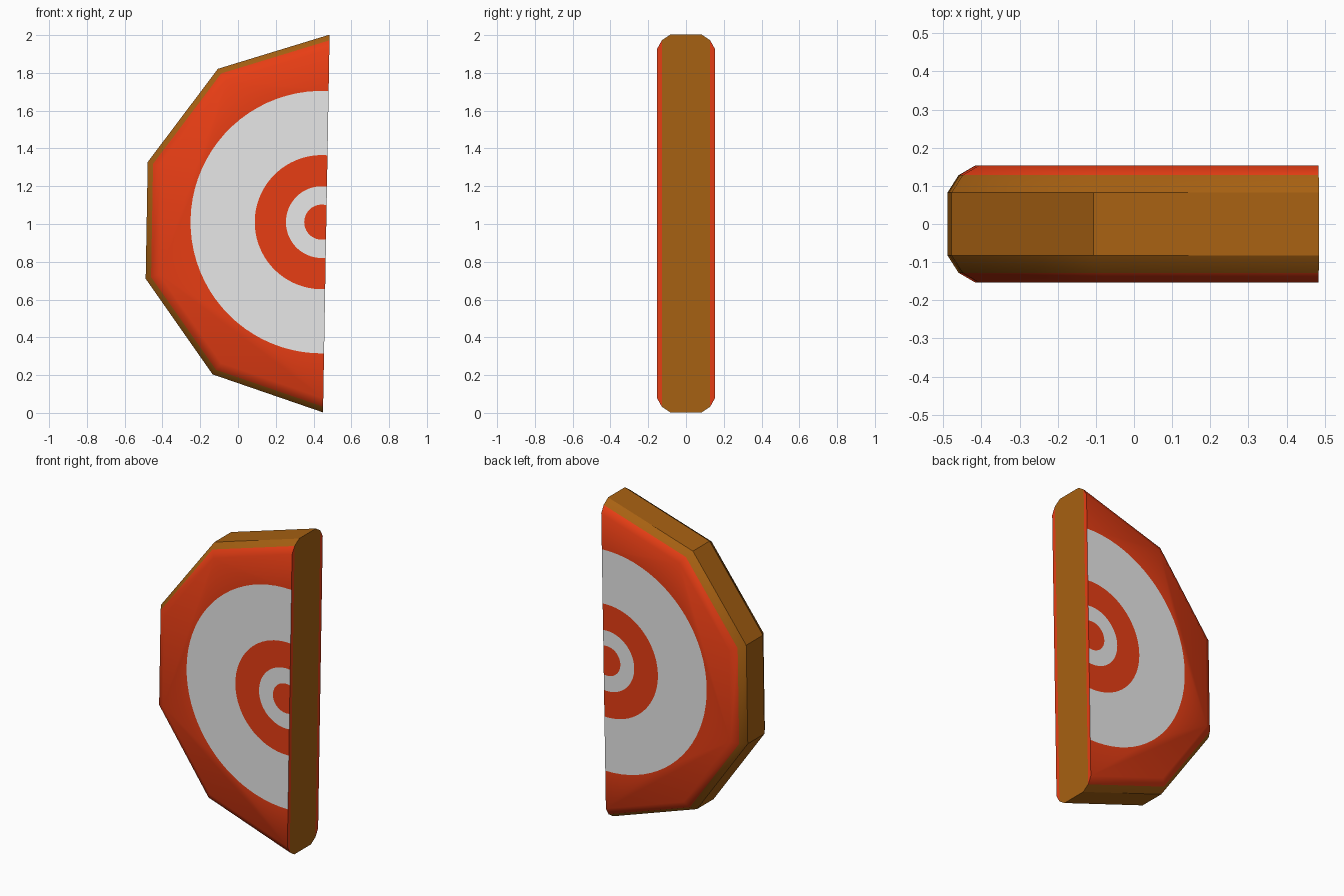
import bpy, bmesh, math
from mathutils import Vector

if "Cube" in bpy.data.objects:
    bpy.data.objects.remove(bpy.data.objects["Cube"])

# Colours
def material(name, rgb):
    m = bpy.data.materials.new(name)
    m.diffuse_color = (*rgb, 1)
    m.use_nodes = True
    m.node_tree.nodes["Principled BSDF"].inputs["Base Color"].default_value = m.diffuse_color
    return m

mats = [material("wood_brown", (0.39, 0.12, 0.006)),
        material("target_red", (0.80, 0.047, 0.007)),
        material("target_white", (0.80, 0.80, 0.80))]
BROWN, RED, WHITE = range(3)

# The half disc sits left of its cut line, which leans by one degree
CENTRE = Vector((0.4675, 0, 1.0025))
TILT = math.radians(-1.0)
ca, sa = math.cos(TILT), math.sin(TILT)

bm = bmesh.new()

def vert(u, y, v):
    return bm.verts.new(CENTRE + Vector((u * ca - v * sa, y, u * sa + v * ca)))

def face(verts, mat):
    bm.faces.new(verts).material_index = mat

# Half decagon loops through the thickness, with stepped round edges
LEVELS = [(-0.153, 0.925), (-0.128, 0.97), (-0.083, 1.0),
          (0.083, 1.0), (0.128, 0.97), (0.153, 0.925)]
loops = []
for y, r in LEVELS:
    angles = [math.radians(90 + 36 * k) for k in range(6)]
    loops.append([vert(r * math.cos(a), y, r * math.sin(a)) for a in angles])

# Rim: red on the outermost bevel, brown elsewhere
for i, (a, b) in enumerate(zip(loops, loops[1:])):
    mat = RED if i in (0, 4) else BROWN
    for k in range(5):
        face([a[k], a[k + 1], b[k + 1], b[k]], mat)

# Painted rings on both flat sides, each clipped at the cut line
RINGS = [(0.695, WHITE), (0.355, RED), (0.190, WHITE), (0.093, RED)]
OFF_U, OFF_V, SEG = -0.024, 0.007, 40

def painted_side(loop, y):
    outer, mat, tops, bottoms = loop, RED, [], []
    for r, inner_mat in RINGS:
        start = math.acos(-OFF_U / r)
        span = 2 * math.pi - 2 * start
        arc = []
        for k in range(SEG + 1):
            t = start + span * k / SEG
            arc.append(vert(OFF_U + r * math.cos(t), y, OFF_V + r * math.sin(t)))
        face(outer + arc[::-1], mat)
        tops.append(arc[0])
        bottoms.append(arc[-1])
        outer, mat = arc, inner_mat
    face(outer, mat)
    return tops + bottoms[::-1]        # points down the cut edge

front_edge = painted_side(loops[0], LEVELS[0][0])
back_edge = painted_side(loops[-1], LEVELS[-1][0])

# Sawn cut face in strips, red at the painted edges
for i, (a, b) in enumerate(zip(loops, loops[1:])):
    left = [a[0]] + (front_edge if i == 0 else []) + [a[5]]
    right = [b[0]] + (back_edge if i == 4 else []) + [b[5]]
    face(left + right[::-1], RED if i in (0, 4) else BROWN)

bmesh.ops.recalc_face_normals(bm, faces=bm.faces)
mesh = bpy.data.meshes.new("half_target")
bm.to_mesh(mesh)
bm.free()
for m in mats:
    mesh.materials.append(m)
target = bpy.data.objects.new("half_target", mesh)
bpy.context.collection.objects.link(target)

# Smooth the rounded edge, keep the decagon corners sharp
bpy.context.view_layer.objects.active = target
target.select_set(True)
bpy.ops.object.shade_smooth_by_angle(angle=math.radians(32))
